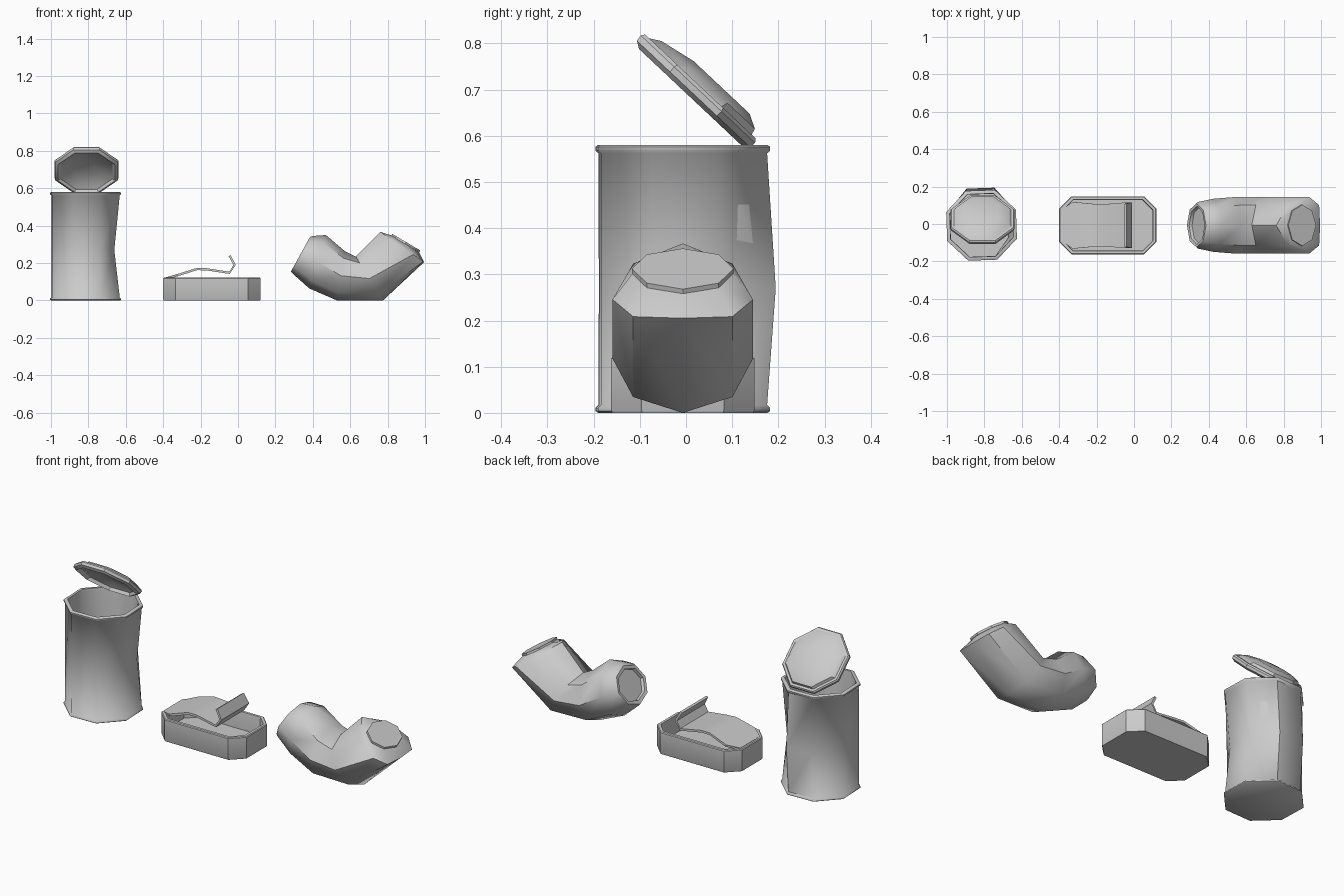
import bpy, bmesh, math
from mathutils import Vector

if "Cube" in bpy.data.objects:
    bpy.data.objects.remove(bpy.data.objects["Cube"])

CY = -0.007


def loft(name, rings, angle=40):
    """Skin equal-length rings, cap both ends, smooth by angle."""
    bm = bmesh.new()
    vr = [[bm.verts.new(p) for p in r] for r in rings]
    for a, b in zip(vr, vr[1:]):
        for i in range(len(a)):
            j = (i + 1) % len(a)
            bm.faces.new((a[i], a[j], b[j], b[i]))
    bm.faces.new(vr[0])
    bm.faces.new(vr[-1])
    bmesh.ops.recalc_face_normals(bm, faces=bm.faces)
    me = bpy.data.meshes.new(name)
    bm.to_mesh(me)
    bm.free()
    ob = bpy.data.objects.new(name, me)
    bpy.context.collection.objects.link(ob)
    bpy.ops.object.select_all(action='DESELECT')
    bpy.context.view_layer.objects.active = ob
    ob.select_set(True)
    bpy.ops.object.shade_smooth_by_angle(angle=math.radians(angle))
    return ob


# Tall can: beaded rims, dented middle, hollow inside
def can_ring(r, z, dent=0.0):
    pts = []
    for k in range(8):
        a = math.radians(24.5 + 45 * k)
        x, y = r * math.cos(a), r * math.sin(a)
        if x > 0.1:
            x -= dent
        if y > 0.1:
            y += 0.7 * dent
        pts.append((x - 0.815, y + CY, z))
    return pts


profile = [(0.196, 0), (0.202, 0.004), (0.202, 0.011), (0.195, 0.017),
           (0.194, 0.27, 0.028), (0.195, 0.562), (0.202, 0.568),
           (0.202, 0.576), (0.196, 0.58), (0.182, 0.58), (0.18, 0.565),
           (0.182, 0.27, 0.028), (0.182, 0.015)]
loft("tall_can_body", [can_ring(*p) for p in profile], 50)

# Tall can lid: octagonal plate with a pushed-out centre, hinged at the back
centre = Vector((-0.81, 0.023, 0.698))
u = Vector((1, 0, 0))
v = Vector((0, -0.25, 0.235)).normalized()
n = Vector((0, 0.235, 0.25)).normalized()


def lid_ring(r, h, shift=0.0):
    return [centre + n * h + v * shift
            + u * r * math.cos(math.radians(22.5 + 45 * k))
            + v * r * math.sin(math.radians(22.5 + 45 * k)) for k in range(8)]


loft("tall_can_lid", [lid_ring(*p) for p in
     [(0.09, 0.042, -0.035), (0.15, 0.026, -0.01), (0.165, 0.012), (0.178, 0.012),
      (0.184, 0.004), (0.182, -0.01), (0.165, -0.02), (0.15, -0.002, -0.01),
      (0.085, 0.02, -0.035)]], 30)


# Flat fish tin: chamfered rectangle tray
def tray_ring(inset, z):
    hx, hy, c = 0.26 - inset, 0.155 - inset, 0.066 - inset * 0.58
    pts = [(hx, hy - c), (hx - c, hy), (c - hx, hy), (-hx, hy - c),
           (-hx, c - hy), (c - hx, -hy), (hx - c, -hy), (hx, c - hy)]
    return [(x - 0.14, y + CY, z) for x, y in pts]


loft("flat_tin_tray", [tray_ring(*p) for p in
     [(0.003, 0), (0, 0.006), (0, 0.118), (0.004, 0.122), (0.018, 0.122),
      (0.02, 0.112), (0.02, 0.025)]], 30)

# Flat tin lid: peeled sheet, stations of (x, z, half width)
sheet = [(-0.385, 0.118, 0.085), (-0.325, 0.135, 0.125), (-0.22, 0.168, 0.115),
         (-0.17, 0.167, 0.112), (-0.045, 0.148, 0.122), (-0.018, 0.19, 0.122),
         (-0.045, 0.24, 0.115)]
bands = []
for i, (x, z, w) in enumerate(sheet):
    a, b = sheet[max(i - 1, 0)], sheet[min(i + 1, len(sheet) - 1)]
    d = Vector((b[0] - a[0], 0, b[1] - a[1])).normalized()
    off = Vector((-d.z, 0, d.x)) * 0.006
    mid = Vector((x, CY, z))
    y = Vector((0, w, 0))
    bands.append([mid - y - off, mid + y - off, mid + y + off, mid - y + off])
loft("flat_tin_peeled_lid", bands, 30)


# Crushed can: octagonal rings between a top point and a bottom point
def bent_ring(tx, tz, bx, bz, w, sag=0.0):
    mid = Vector(((tx + bx) / 2, CY, (tz + bz) / 2))
    half = Vector(((tx - bx) / 2, 0, (tz - bz) / 2))
    pts = []
    for k in range(8):
        c, s = math.cos(k * math.pi / 4), math.sin(k * math.pi / 4)
        pts.append(mid + half * (c - sag * s * s) + Vector((0, w * s, 0)))
    return pts


loft("crushed_can_body", [bent_ring(*p) for p in
     [(0.392, 0.315, 0.31, 0.165, 0.098), (0.377, 0.323, 0.295, 0.17, 0.102),
      (0.385, 0.34, 0.283, 0.155, 0.118), (0.40, 0.345, 0.288, 0.148, 0.125),
      (0.47, 0.35, 0.38, 0.065, 0.142), (0.57, 0.265, 0.53, 0.0, 0.152),
      (0.63, 0.235, 0.775, 0.0, 0.152), (0.76, 0.367, 0.995, 0.205, 0.152, 0.5),
      (0.82, 0.348, 0.968, 0.258, 0.108)]], 45)

# Crushed can end plate
loft("crushed_can_end_plate", [bent_ring(*p) for p in
     [(0.82, 0.346, 0.97, 0.258, 0.11), (0.825, 0.356, 0.974, 0.268, 0.11)]], 30)
